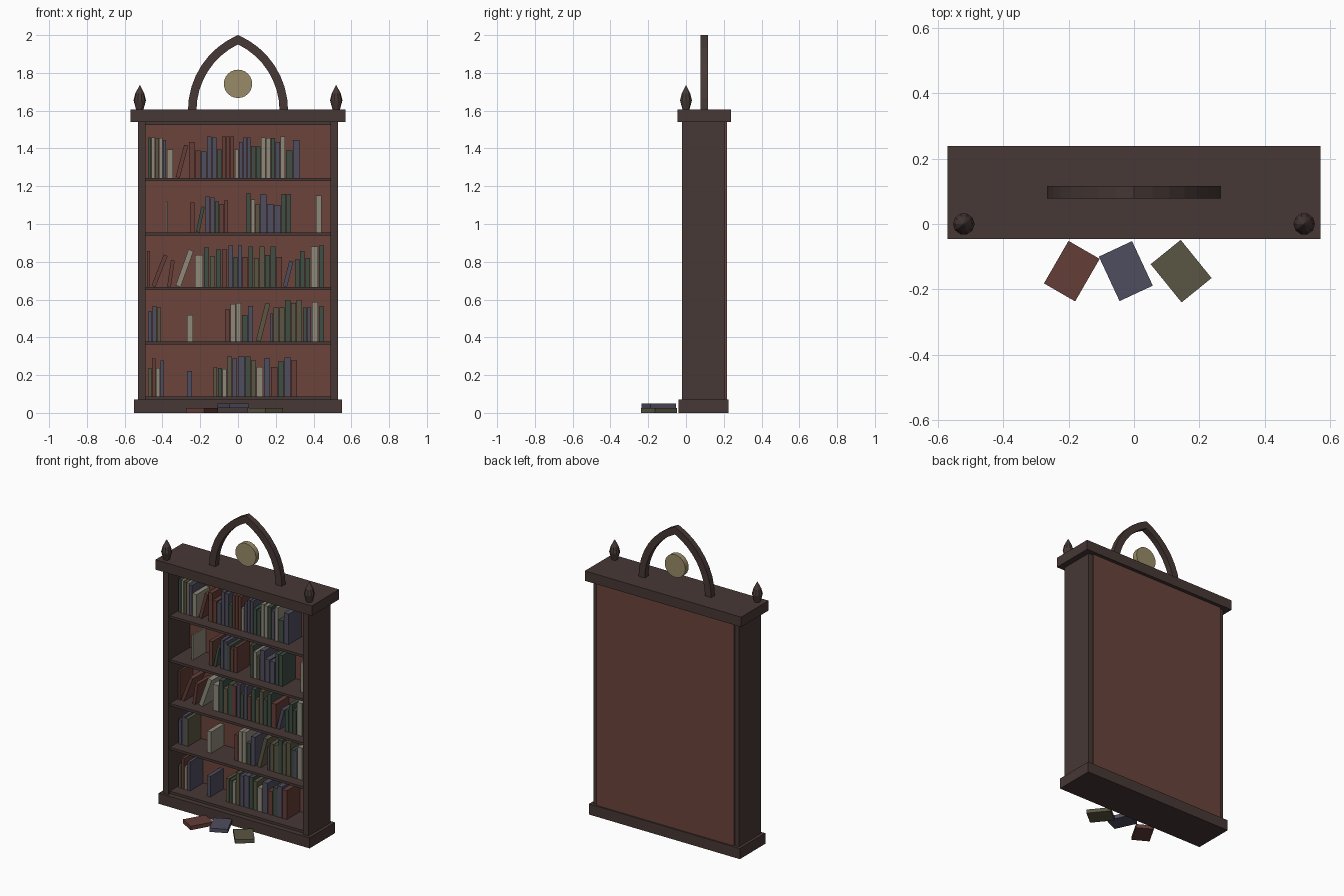
import bpy, bmesh, math
from mathutils import Matrix, Vector

if "Cube" in bpy.data.objects:
    bpy.data.objects.remove(bpy.data.objects["Cube"])


def material(name, rgb):
    m = bpy.data.materials.new(name)
    m.diffuse_color = (*rgb, 1)
    m.use_nodes = True
    m.node_tree.nodes["Principled BSDF"].inputs["Base Color"].default_value = m.diffuse_color
    return m


wood = material("dark_wood", (0.062, 0.040, 0.036))
panel = material("red_wood", (0.145, 0.056, 0.043))
brass = material("brass", (0.32, 0.26, 0.14))
covers = {
    "R": material("red_cover", (0.125, 0.047, 0.038)),
    "B": material("blue_cover", (0.078, 0.074, 0.112)),
    "G": material("green_cover", (0.050, 0.077, 0.056)),
    "O": material("olive_cover", (0.102, 0.092, 0.056)),
    "C": material("cream_cover", (0.27, 0.25, 0.195)),
}


def finish(bm, name, mat):
    bmesh.ops.recalc_face_normals(bm, faces=bm.faces)
    mesh = bpy.data.meshes.new(name)
    bm.to_mesh(mesh)
    bm.free()
    mesh.materials.append(mat)
    ob = bpy.data.objects.new(name, mesh)
    bpy.context.collection.objects.link(ob)
    return ob


def box(name, x0, x1, y0, y1, z0, z1, mat):
    bm = bmesh.new()
    bmesh.ops.create_cube(bm, size=1)
    size = Matrix.Diagonal((x1 - x0, y1 - y0, z1 - z0, 1))
    mid = Vector(((x0 + x1) / 2, (y0 + y1) / 2, (z0 + z1) / 2))
    bm.transform(Matrix.Translation(mid) @ size)
    return finish(bm, name, mat)


# Case
box("plinth", -0.55, 0.55, -0.04, 0.225, 0, 0.07, wood)
box("cornice", -0.57, 0.57, -0.046, 0.239, 1.54, 1.605, wood)
box("left_side", -0.53, -0.49, -0.022, 0.206, 0.07, 1.54, wood)
box("right_side", 0.49, 0.53, -0.022, 0.206, 0.07, 1.54, wood)
box("back_panel", -0.50, 0.50, 0.20, 0.216, 0.07, 1.54, panel)
SHELF = [0.088, 0.377, 0.666, 0.955, 1.244]
for z in SHELF + [1.54]:
    box("shelf", -0.49, 0.49, -0.01, 0.20, z - 0.016, z, wood)

# Finials
for side in (-1, 1):
    bm = bmesh.new()
    profile = [(0.018, 1.60), (0.033, 1.655), (0.024, 1.69), (0.001, 1.735)]
    rings = [[bm.verts.new((side * 0.52 + r * math.cos(a * math.tau / 10),
                            r * math.sin(a * math.tau / 10), z))
              for a in range(10)] for r, z in profile]
    for lo, hi in zip(rings, rings[1:]):
        for i in range(10):
            j = (i + 1) % 10
            bm.faces.new((lo[i], lo[j], hi[j], hi[i]))
    bm.faces.new(rings[0])
    bm.faces.new(rings[-1])
    finish(bm, "finial", wood)

# Pointed arch: two arcs whose centres lie across the middle line
C, R_OUT, R_IN, STEPS = 0.17, 0.435, 0.39, 8


def arc(radius, t):
    a = t * math.acos(C / radius)
    return radius * math.cos(a) - C, 1.60 + radius * math.sin(a)


stations = [(-1, i / STEPS) for i in range(STEPS + 1)]
stations += [(1, i / STEPS) for i in reversed(range(STEPS))]
bm = bmesh.new()
sections = []
for side, t in stations:
    (xo, zo), (xi, zi) = arc(R_OUT, t), arc(R_IN, t)
    sections.append([bm.verts.new(p) for p in (
        (side * xo, 0.078, zo), (side * xo, 0.116, zo),
        (side * xi, 0.116, zi), (side * xi, 0.078, zi))])
for a, b in zip(sections, sections[1:]):
    for i in range(4):
        j = (i + 1) % 4
        bm.faces.new((a[i], a[j], b[j], b[i]))
bm.faces.new(sections[0])
bm.faces.new(sections[-1])
finish(bm, "pointed_arch", wood)

# Medallion
bm = bmesh.new()
bmesh.ops.create_cone(bm, cap_ends=True, segments=24, radius1=0.075,
                      radius2=0.075, depth=0.034)
bm.transform(Matrix.Translation((0, 0.097, 1.742)) @ Matrix.Rotation(math.pi / 2, 4, "X"))
finish(bm, "medallion", brass)


# Shelved books
Y0, Y1 = 0.062, 0.196


def row(shelf, x0, x1, colours, heights):
    """A run of upright books sharing the span x0..x1; heights in hundredths."""
    step = (x1 - x0) / len(colours)
    for i, (c, h) in enumerate(zip(colours, heights)):
        x = x0 + i * step
        box("book", x + 0.001, x + step - 0.002, Y0, Y1,
            SHELF[shelf], SHELF[shelf] + h / 100, covers[c])


def leaning(shelf, x, width, height, shift, colour):
    """A book tipped to the right, its top moved by shift."""
    ob = box("leaning_book", 0, width, Y0, Y1, 0, math.hypot(height, shift), covers[colour])
    angle = math.atan2(shift, height)
    lift = width * math.sin(angle)
    ob.data.transform(Matrix.Translation((x, 0, SHELF[shelf] + lift))
                      @ Matrix.Rotation(angle, 4, "Y"))


row(4, -0.478, -0.378, "GCOCB", [21.5, 21.5, 21, 21, 20])
row(4, -0.376, -0.343, "C", [15])
leaning(4, -0.33, 0.022, 0.17, 0.045, "R")
row(4, -0.26, -0.165, "RRB", [19, 14.5, 14])
row(4, -0.165, -0.085, "BBG", [22, 21.5, 15])
row(4, -0.085, -0.018, "RRR", [22, 22, 22])
row(4, -0.018, 0.068, "CBBB", [15, 19, 21.5, 21.5])
row(4, 0.068, 0.122, "GG", [17, 16.5])
row(4, 0.122, 0.25, "CCGBC", [21.5, 21, 21, 19, 22])
row(4, 0.252, 0.328, "GB", [14.5, 20])

row(3, -0.382, -0.370, "C", [16.5])
row(3, -0.255, -0.228, "R", [16])
leaning(3, -0.222, 0.018, 0.135, 0.028, "G")
row(3, -0.172, -0.05, "BBGRR", [19, 18.5, 16.5, 15, 17])
row(3, 0.045, 0.116, "GCO", [21, 17.5, 15])
row(3, 0.116, 0.226, "BBB", [20, 15, 14.5])
row(3, 0.228, 0.283, "GG", [20.5, 20.5])
row(3, 0.412, 0.443, "C", [19.5])

row(2, -0.482, -0.464, "R", [19])
leaning(2, -0.458, 0.022, 0.165, 0.065, "R")
leaning(2, -0.375, 0.02, 0.14, 0.02, "R")
leaning(2, -0.33, 0.028, 0.19, 0.068, "C")
row(2, -0.228, -0.184, "C", [17])
row(2, -0.182, -0.055, "GOGR", [21, 16.5, 20, 20])
row(2, -0.05, 0.024, "BGB", [22, 16, 22])
row(2, 0.024, 0.2, "RGOOGG", [16, 21.5, 15.5, 21.5, 17, 21.5])
row(2, 0.2, 0.235, "R", [16])
leaning(2, 0.238, 0.022, 0.135, 0.034, "B")
row(2, 0.3, 0.383, "GGG", [14.5, 19, 15.5])
row(2, 0.385, 0.425, "C", [21.5])
row(2, 0.427, 0.456, "G", [22])

row(1, -0.478, -0.405, "BBO", [16, 19, 18])
row(1, -0.27, -0.237, "C", [14])
row(1, -0.07, 0.018, "RCC", [17, 20, 20.5])
row(1, 0.02, 0.082, "GB", [14, 19])
leaning(1, 0.095, 0.026, 0.2, 0.05, "O")
row(1, 0.169, 0.187, "B", [15])
row(1, 0.188, 0.34, "OOGOO", [18, 18, 22, 20.5, 22])
row(1, 0.342, 0.388, "GB", [18, 18])
row(1, 0.39, 0.426, "C", [21])
row(1, 0.428, 0.456, "G", [18.5])

row(0, -0.478, -0.39, "ORCB", [15, 20, 15, 19])
row(0, -0.27, -0.242, "B", [13.5])
row(0, -0.132, -0.06, "OGC", [15.5, 15, 14.5])
row(0, -0.058, -0.003, "OB", [21, 20])
row(0, -0.001, 0.04, "B", [21])
row(0, 0.04, 0.098, "GO", [21, 19])
row(0, 0.098, 0.21, "CBR", [15.5, 20, 15.5])
row(0, 0.21, 0.245, "G", [18.5])
row(0, 0.245, 0.315, "BR", [20.5, 19])

# Fallen books on the floor
for x, z, turn, width, c in ((-0.19, 0, -30, 0.11, "R"),
                             (-0.025, 0.025, 25, 0.112, "B"),
                             (0.144, 0, 39, 0.118, "O")):
    ob = box("fallen_book", -width / 2, width / 2, -0.075, 0.075, z, z + 0.025, covers[c])
    ob.data.transform(Matrix.Translation((x, -0.144, 0))
                      @ Matrix.Rotation(math.radians(turn), 4, "Z"))
